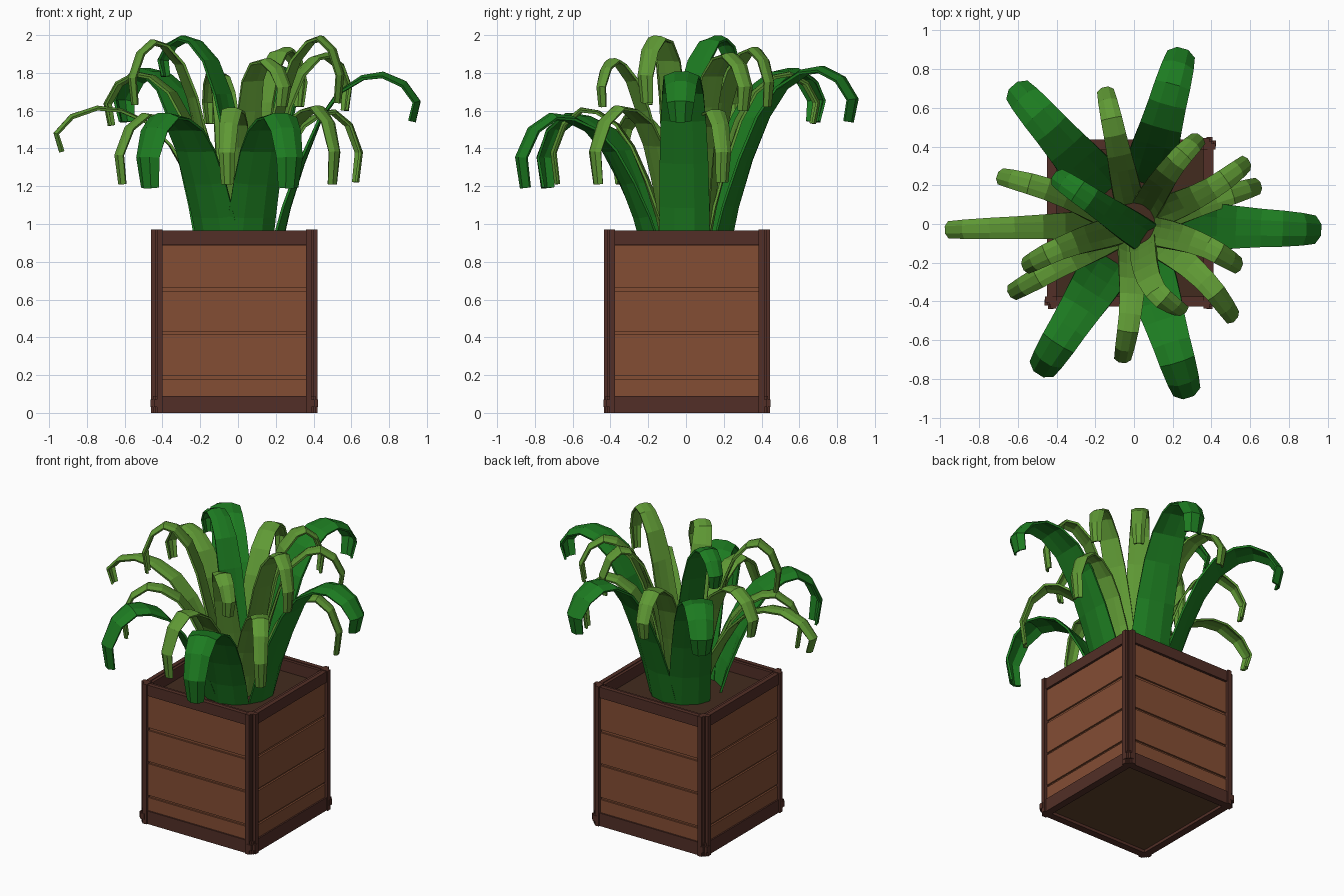
import bpy, bmesh, math
from mathutils import Vector, Matrix

if "Cube" in bpy.data.objects:
    bpy.data.objects.remove(bpy.data.objects["Cube"])

CX, CY = -0.02, 0.005


def material(name, rgb):
    m = bpy.data.materials.new(name)
    m.diffuse_color = (*rgb, 1)
    m.use_nodes = True
    m.node_tree.nodes["Principled BSDF"].inputs["Base Color"].default_value = m.diffuse_color
    return m


PLANK = material("plank_wood", (0.23, 0.075, 0.034))
FRAME = material("frame_wood", (0.085, 0.028, 0.02))
SOIL = material("soil", (0.055, 0.024, 0.013))
FLOOR = material("floor_wood", (0.12, 0.055, 0.025))
DARK = material("dark_leaf", (0.012, 0.20, 0.015))
LIGHT = material("light_leaf", (0.115, 0.32, 0.035))


def finish(bm, name, mat):
    me = bpy.data.meshes.new(name)
    bmesh.ops.recalc_face_normals(bm, faces=bm.faces)
    bm.to_mesh(me)
    bm.free()
    me.materials.append(mat)
    ob = bpy.data.objects.new(name, me)
    bpy.context.collection.objects.link(ob)
    return ob


def boxes(name, mat, specs, turns=1):
    """Boxes (x0,x1,y0,y1,z0,z1) round the pot centre, repeated in quarter turns."""
    bm = bmesh.new()
    for k in range(turns):
        rot = Matrix.Translation((CX, CY, 0)) @ Matrix.Rotation(k * math.pi / 2, 4, 'Z')
        for x0, x1, y0, y1, z0, z1 in specs:
            m = Matrix.Translation(((x0 + x1) / 2, (y0 + y1) / 2, (z0 + z1) / 2))
            m = m @ Matrix.Diagonal((x1 - x0, y1 - y0, z1 - z0, 1))
            bmesh.ops.create_cube(bm, size=1, matrix=rot @ m)
    return finish(bm, name, mat)


# planks on four sides, with a recessed strip showing in the grooves
edges = [(0.07, 0.18), (0.195, 0.415), (0.43, 0.645), (0.665, 0.885)]
boxes("side_planks", PLANK, [(-0.39, 0.39, -0.42, -0.40, a, b) for a, b in edges], 4)
boxes("groove_backing", PLANK, [(-0.39, 0.39, -0.408, -0.40, 0.05, 0.90)], 4)
boxes("inner_walls", FRAME, [(-0.40, 0.40, -0.402, -0.38, 0.03, 0.96)], 4)

# top and bottom rails, the bottom ones crossing in small lugs at the corners
boxes("top_rails", FRAME, [(-0.39, 0.39, -0.43, -0.40, 0.89, 0.965)], 4)
boxes("bottom_rails", FRAME, [(-0.42, 0.42, -0.43, -0.38, 0, 0.09),
                              (-0.443, 0.443, -0.425, -0.395, 0.03, 0.07)], 4)

# corner posts: a core with one board on each outer face
boxes("corner_posts", FRAME, [(-0.42, -0.38, -0.42, -0.38, 0, 0.97),
                              (-0.41, -0.38, -0.44, -0.41, 0, 0.97),
                              (-0.44, -0.41, -0.41, -0.38, 0, 0.97)], 4)

# soil and pot floor
boxes("soil", SOIL, [(-0.385, 0.385, -0.385, 0.385, 0.80, 0.88)])
boxes("pot_floor", FLOOR, [(-0.385, 0.385, -0.385, 0.385, 0.02, 0.05)])

# shared leaf outline: outward fraction, rise fraction, drop fraction, width fraction
OUTLINE = [(0, 0, 0, 1), (.07, .24, 0, 1), (.17, .49, 0, .98), (.29, .73, 0, .92),
           (.42, .89, 0, .84), (.59, .98, 0, .75), (.74, 1, 0, .70),
           (.90, 1, .19, .62), (1, 1, .58, .53), (.965, 1, 1, .40)]


def leaf(name, mat, tip, peak, tip_z, width, root, bend=0.0):
    """Arching three-strip blade from the soil to a drooping tip; bend bows it sideways."""
    tip, root = Vector((*tip, 0)), Vector((*root, 0))
    out = (tip - root).normalized()
    side = Vector((-out.y, out.x, 0))
    z0 = 0.86
    path = [root.lerp(tip, s) + side * (bend * math.sin(math.pi * s))
            + Vector((0, 0, z0 + (peak - z0) * h - (peak - tip_z) * d))
            for s, h, d, w in OUTLINE]
    bm = bmesh.new()
    rows = []
    n = len(path)
    for i, p in enumerate(path):
        t = (path[min(i + 1, n - 1)] - path[max(i - 1, 0)]).normalized()
        across = (side - t * side.dot(t)).normalized()
        up = t.cross(across)
        w = width * OUTLINE[i][3]
        cup = w * (0.16 - 0.42 * i / (n - 1))
        rows.append([bm.verts.new(p + across * (u * w) + up * c)
                     for u, c in ((-.5, cup), (-.2, 0), (.2, 0), (.5, cup))])
    for a, b in zip(rows, rows[1:]):
        for j in range(3):
            bm.faces.new((a[j], a[j + 1], b[j + 1], b[j]))
    ob = finish(bm, name, mat)
    mod = ob.modifiers.new("thickness", 'SOLIDIFY')
    mod.thickness = 0.014
    mod.offset = 0


def root_at(tip, r):
    v = Vector(tip).normalized() * r
    return (v.x, v.y)


# broad dark leaves: tip x, tip y, peak height, tip height
for i, (x, y, pk, tz) in enumerate([
        (0.25, 0.90, 1.83, 1.54), (-0.62, 0.71, 1.82, 1.54), (0.96, -0.03, 1.80, 1.54),
        (0.28, -0.89, 1.58, 1.19), (-0.49, -0.77, 1.58, 1.19)]):
    leaf(f"broad_leaf_{i + 1}", DARK, (x, y), pk, tz, 0.26, root_at((x, y), 0.22))
leaf("broad_leaf_upright", DARK, (-0.41, 0.25), 1.99, 1.78, 0.17, (0.05, -0.06))

# narrow light leaves: tip x, tip y, peak height, tip height, sideways bow
for i, (x, y, pk, tz, bend) in enumerate([
        (-0.97, -0.03, 1.62, 1.38, 0), (-0.70, 0.25, 1.80, 1.52, -0.02),
        (-0.15, 0.70, 1.80, 1.53, 0), (0.34, 0.45, 1.93, 1.62, 0.02),
        (0.59, 0.32, 1.90, 1.60, -0.03), (0.65, 0.20, 1.60, 1.22, 0),
        (0.55, -0.22, 1.99, 1.64, 0.03), (0.52, -0.49, 1.62, 1.21, 0.04),
        (0.25, -0.46, 1.87, 1.62, -0.07), (-0.06, -0.71, 1.61, 1.21, 0.02),
        (-0.64, -0.36, 1.58, 1.21, 0), (-0.57, -0.22, 1.97, 1.63, -0.02)]):
    leaf(f"narrow_leaf_{i + 1}", LIGHT, (x, y), pk, tz, 0.15, root_at((x, y), 0.11), bend)
